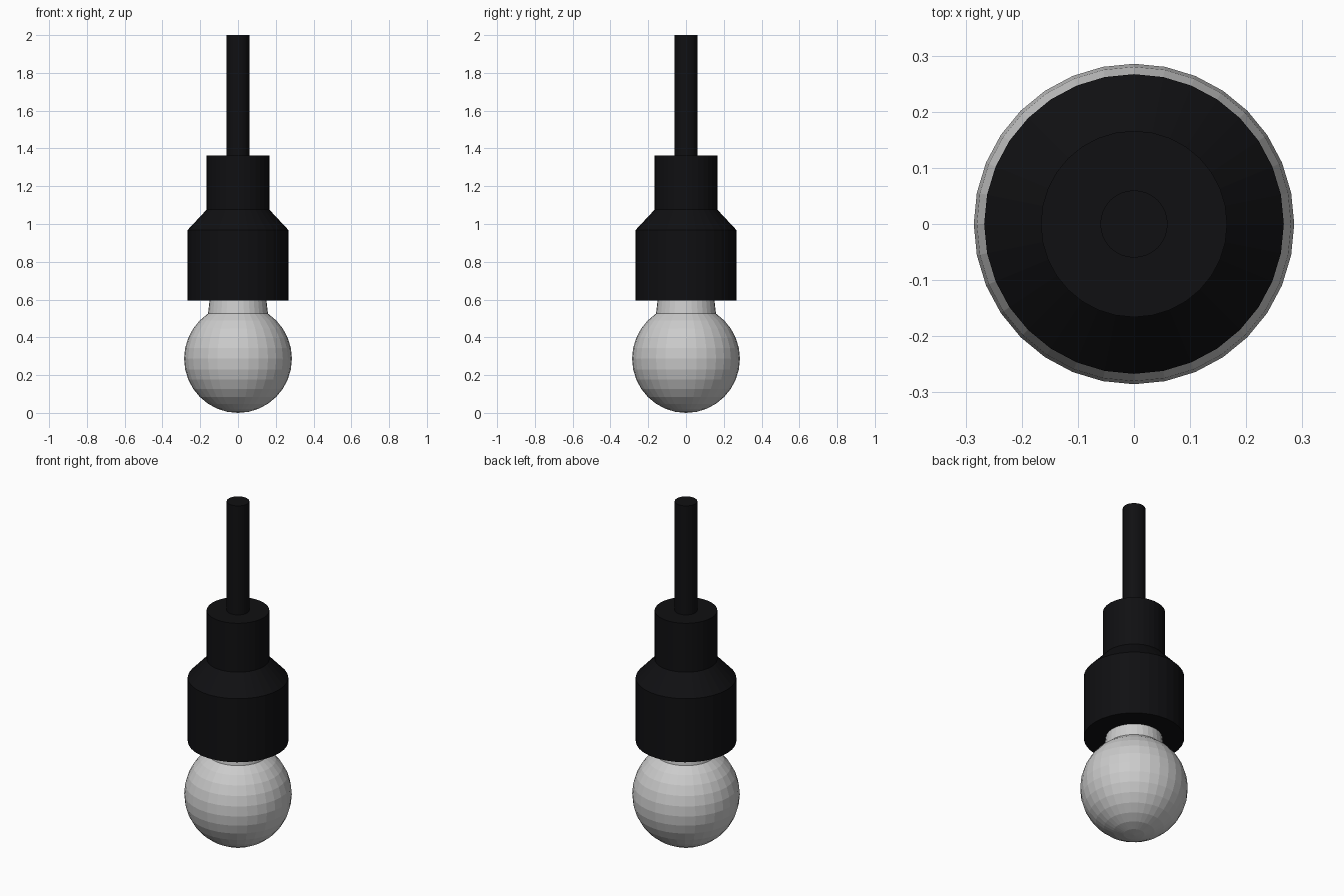
import bpy, bmesh
from math import sin, cos, pi, radians

if "Cube" in bpy.data.objects:
    bpy.data.objects.remove(bpy.data.objects["Cube"])

SIDES = 32


def material(name, color):
    mat = bpy.data.materials.new(name)
    mat.diffuse_color = color
    mat.use_nodes = True
    mat.node_tree.nodes["Principled BSDF"].inputs["Base Color"].default_value = mat.diffuse_color
    return mat


def lathe(name, profile, mat=None):
    """Revolve (radius, z) points, listed bottom to top; open ends are capped."""
    bm = bmesh.new()
    rings = []
    for r, z in profile:
        if r == 0:
            rings.append([bm.verts.new((0, 0, z))] * SIDES)
        else:
            rings.append([bm.verts.new((r * cos(2 * pi * i / SIDES), r * sin(2 * pi * i / SIDES), z))
                          for i in range(SIDES)])
    for low, high in zip(rings, rings[1:]):
        for i in range(SIDES):
            j = (i + 1) % SIDES
            corners = list(dict.fromkeys([low[i], low[j], high[j], high[i]]))
            bm.faces.new(corners)
    if profile[0][0] > 0:
        bm.faces.new(rings[0][::-1])
    if profile[-1][0] > 0:
        bm.faces.new(rings[-1])
    bmesh.ops.recalc_face_normals(bm, faces=bm.faces)
    mesh = bpy.data.meshes.new(name)
    bm.to_mesh(mesh)
    bm.free()
    obj = bpy.data.objects.new(name, mesh)
    bpy.context.collection.objects.link(obj)
    if mat:
        mesh.materials.append(mat)
    return obj


black = material("black", (0.005, 0.005, 0.006, 1))

# Bulb: faceted globe cut off near the top, running into a tapered neck
R = 0.287
globe = [(0, 0)]
for k in range(1, 14):
    a = radians(-90 + 11.25 * k)
    globe.append((R * cos(a) * 0.995, R + R * sin(a)))
lathe("bulb", globe + [(0.15, 0.60)])

# Socket: wide body, sloped shoulder, narrow collar
lathe("socket", [(0.267, 0.596), (0.267, 0.968), (0.166, 1.076), (0.166, 1.362)], black)

# Hanging cord
lathe("cord", [(0.06, 1.355), (0.06, 2.0)], black)
